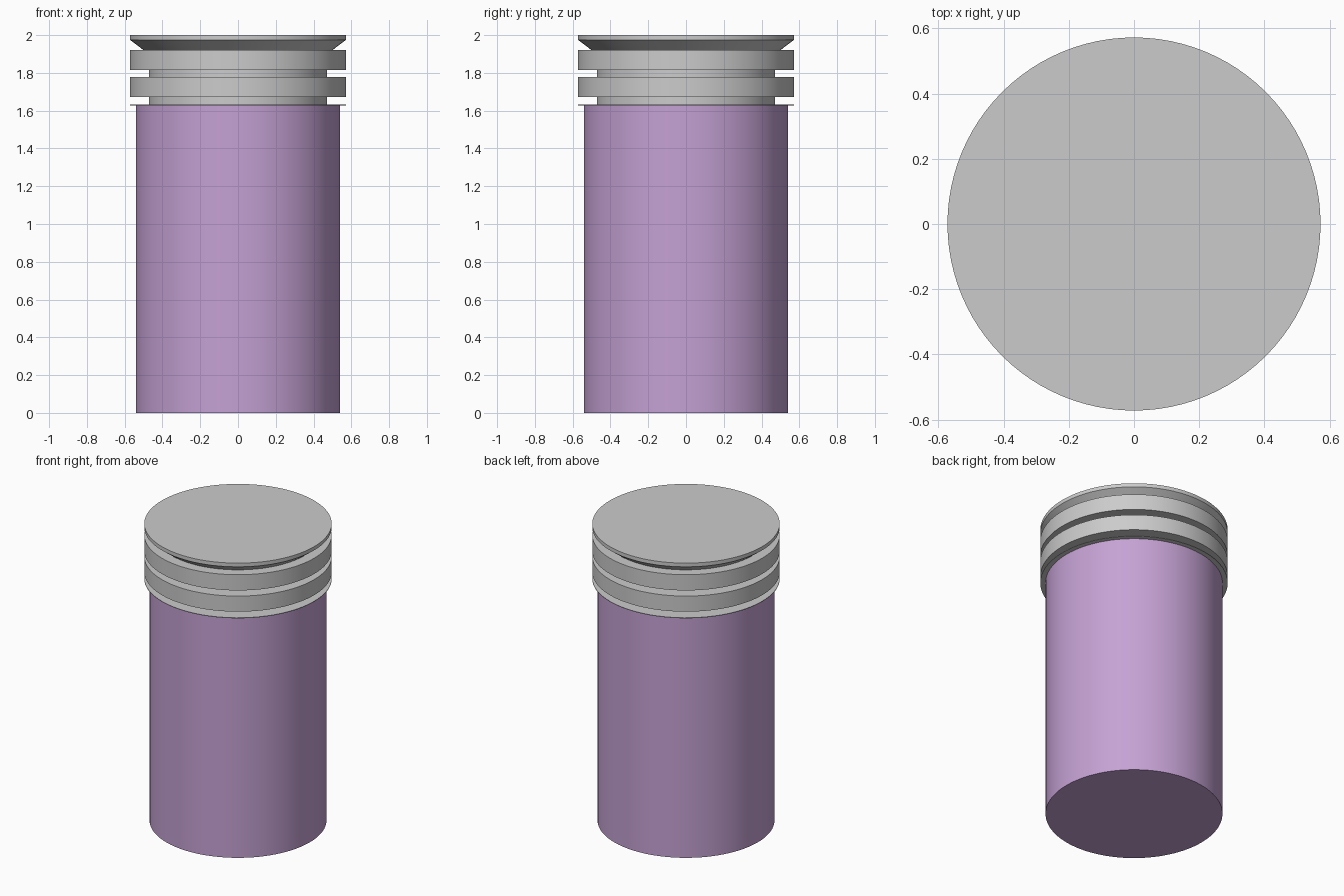
import bpy, bmesh, math

if "Cube" in bpy.data.objects:
    bpy.data.objects.remove(bpy.data.objects["Cube"])

SEGMENTS = 96


def lathe(name, profile, color=None):
    """Revolve an (r, z) profile around z; both ends close on flat caps."""
    bm = bmesh.new()
    rings = []
    for r, z in profile:
        rings.append([bm.verts.new((r * math.cos(2 * math.pi * i / SEGMENTS),
                                    r * math.sin(2 * math.pi * i / SEGMENTS), z))
                      for i in range(SEGMENTS)])
    for low, high in zip(rings, rings[1:]):
        for i in range(SEGMENTS):
            j = (i + 1) % SEGMENTS
            bm.faces.new((low[i], low[j], high[j], high[i]))
    bm.faces.new(rings[0][::-1])
    bm.faces.new(rings[-1])
    mesh = bpy.data.meshes.new(name)
    bm.to_mesh(mesh)
    bm.free()
    obj = bpy.data.objects.new(name, mesh)
    bpy.context.collection.objects.link(obj)
    if color:
        mat = bpy.data.materials.new(name + "_color")
        mat.diffuse_color = color
        mat.use_nodes = True
        mat.node_tree.nodes["Principled BSDF"].inputs["Base Color"].default_value = mat.diffuse_color
        mesh.materials.append(mat)
    bpy.ops.object.select_all(action='DESELECT')
    obj.select_set(True)
    bpy.context.view_layer.objects.active = obj
    bpy.ops.object.shade_smooth_by_angle(angle=math.radians(30))
    return obj


RIM, NECK = 0.572, 0.471

# Purple container body
lathe("body", [(0.54, 0), (0.54, 1.628)], (0.56, 0.36, 0.66, 1))

# Grey ribbed cap: thin flange, two bands on a neck, flared lid
lathe("cap", [
    (RIM, 1.628), (RIM, 1.632),
    (NECK, 1.632), (NECK, 1.673),
    (RIM, 1.673), (RIM, 1.778),
    (NECK, 1.778), (NECK, 1.816),
    (RIM, 1.816), (RIM, 1.922),
    (0.502, 1.922), (RIM, 1.975),
    (RIM, 2.0),
])
